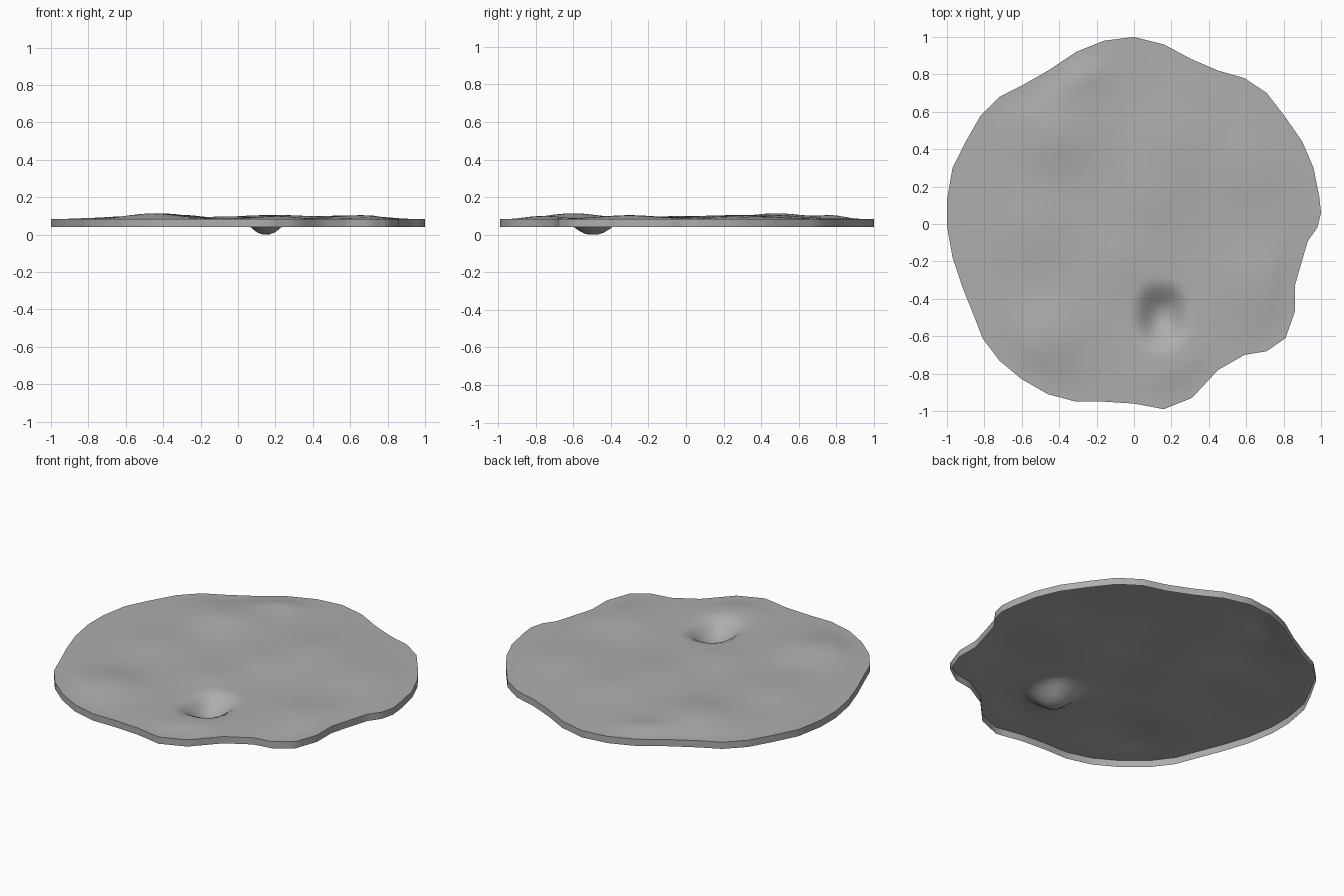
import bpy
import bmesh
import math
from mathutils import Vector

RIM_HEIGHT = 0.083
SKIRT_BOTTOM = 0.042
RINGS = 32
EDGE_SPLITS = 3

# Irregular outline, counter-clockwise from the right-hand side
OUTLINE = [
    (.99, .15), (.96, .3), (.9, .44), (.81, .57), (.71, .7), (.59, .78),
    (.45, .82), (.31, .88), (.16, .96), (0, 1), (-.16, .98), (-.31, .92),
    (-.46, .82), (-.6, .74), (-.72, .68), (-.82, .58), (-.9, .44),
    (-.97, .3), (-1, .13), (-1, -.01), (-.97, -.18), (-.92, -.33),
    (-.86, -.48), (-.81, -.61), (-.72, -.73), (-.6, -.83), (-.46, -.91),
    (-.31, -.95), (-.16, -.95), (0, -.96), (.16, -.99), (.31, -.93),
    (.45, -.78), (.59, -.7), (.71, -.68), (.81, -.61), (.86, -.47),
    (.86, -.33), (.9, -.19), (.93, -.09), (.98, -.02), (1, .06),
]

# Low mounds: x, y, height, radius
MOUNDS = [
    (-.42, .48, .028, .2), (-.45, -.6, .028, .19), (-.55, -.02, .014, .2),
    (.2, .45, .018, .22), (.6, .3, .016, .22), (.1, .15, .014, .2),
    (.65, -.3, .018, .2), (-.3, .82, .02, .14), (.2, -.76, .014, .14),
    (-.05, -.2, .012, .17),
]


def smooth_ramp(value):
    value = max(0, min(1, value))
    return value * value * (3 - 2 * value)


def surface_height(x, y, fraction):
    """Gentle mounds that level out at the rim, with one deep pit."""
    fade = smooth_ramp((1 - fraction) / 0.17)
    mounds = sum(h * math.exp(-((x - cx) ** 2 + (y - cy) ** 2) / r ** 2)
                 for cx, cy, h, r in MOUNDS)
    ground = RIM_HEIGHT + fade * (0.003 + mounds)

    # Pit with sloping walls, slightly square in plan
    dx, dy = abs(x - .15) / .16, abs(y + .495) / .2
    distance = (dx ** 2.5 + dy ** 2.5) ** 0.4
    return ground * (1 - smooth_ramp((1 - distance) / 0.92))


def make_material(name, colour):
    material = bpy.data.materials.new(name)
    material.use_nodes = True
    material.diffuse_color = colour
    shader = material.node_tree.nodes["Principled BSDF"]
    shader.inputs["Base Color"].default_value = colour
    shader.inputs["Roughness"].default_value = 0.8
    return material


def divided_outline():
    """Split the straight outline edges for a finer surface."""
    points = []
    for i, start in enumerate(OUTLINE):
        a, b = Vector(start), Vector(OUTLINE[(i + 1) % len(OUTLINE)])
        points += [a.lerp(b, k / EDGE_SPLITS) for k in range(EDGE_SPLITS)]
    return points


def build_ground_shell():
    bm = bmesh.new()
    outline = divided_outline()
    count = len(outline)

    # Top surface: concentric rings around a centre point
    centre = bm.verts.new((0, 0, surface_height(0, 0, 0)))
    rings = []
    for r in range(1, RINGS + 1):
        t = r / RINGS
        rings.append([bm.verts.new((p.x * t, p.y * t,
                                    surface_height(p.x * t, p.y * t, t)))
                      for p in outline])

    # Skirt: one more ring straight below the rim, open underneath
    rings.append([bm.verts.new((p.x, p.y, SKIRT_BOTTOM)) for p in outline])

    for i in range(count):
        j = (i + 1) % count
        bm.faces.new((centre, rings[0][i], rings[0][j]))
        for inner, outer in zip(rings, rings[1:]):
            bm.faces.new((inner[i], outer[i], outer[j], inner[j]))

    mesh = bpy.data.meshes.new("ground_shell")
    bm.to_mesh(mesh)
    bm.free()
    shell = bpy.data.objects.new("ground_shell", mesh)
    bpy.context.collection.objects.link(shell)
    return shell


default_cube = bpy.data.objects.get("Cube")
if default_cube:
    bpy.data.objects.remove(default_cube, do_unlink=True)

shell = build_ground_shell()
shell.data.materials.append(make_material("stone_grey", (.42, .42, .42, 1)))

# Smooth surface with a crisp rim
bpy.ops.object.select_all(action="DESELECT")
shell.select_set(True)
bpy.context.view_layer.objects.active = shell
bpy.ops.object.shade_smooth_by_angle(angle=math.radians(50))
